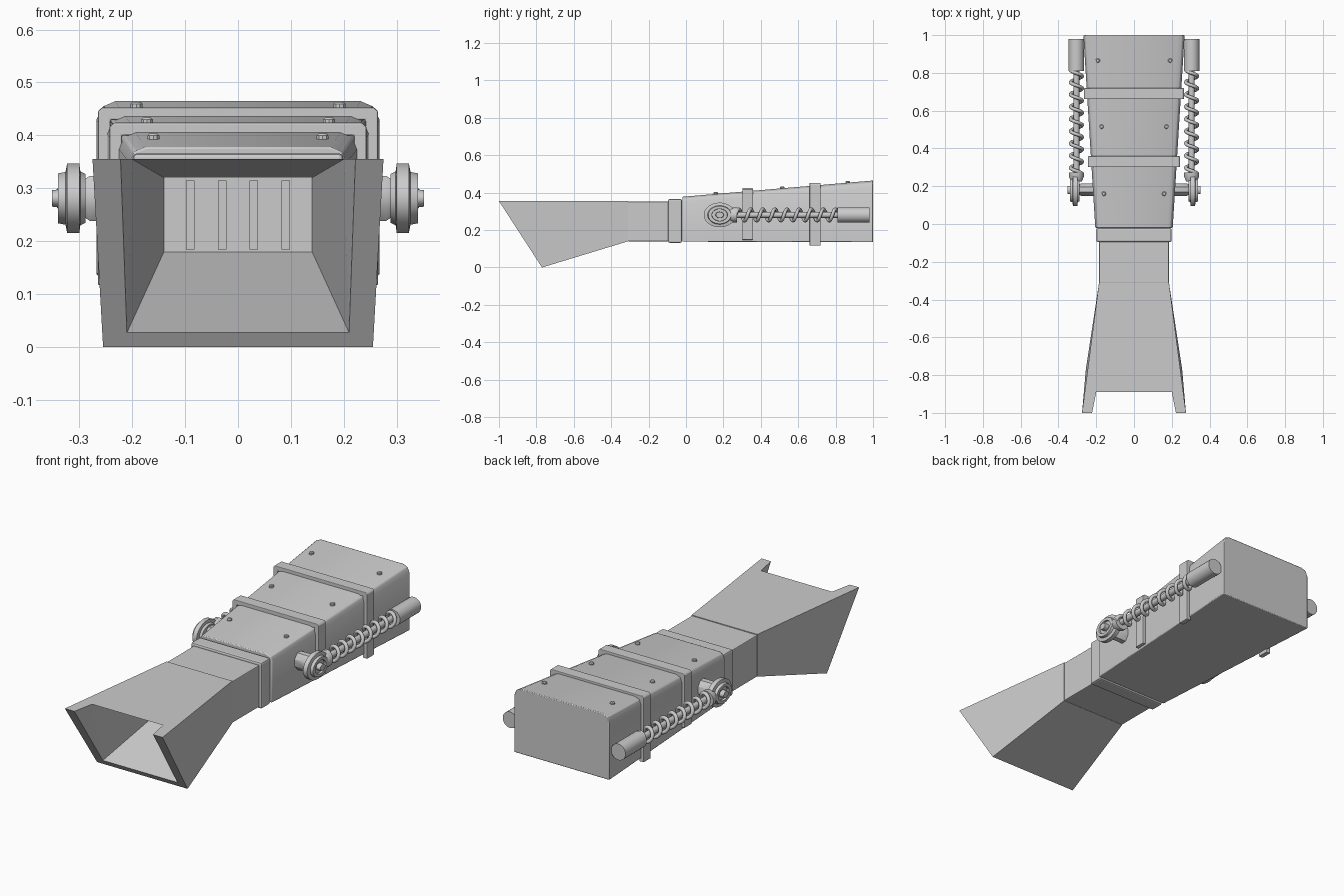
import bpy, bmesh, math
from mathutils import Vector, Matrix

if "Cube" in bpy.data.objects:
    bpy.data.objects.remove(bpy.data.objects["Cube"])


def make(name, verts, faces, bevel=0.0, seg=2, smooth=False):
    me = bpy.data.meshes.new(name)
    me.from_pydata(verts, [], faces)
    bm = bmesh.new()
    bm.from_mesh(me)
    bmesh.ops.recalc_face_normals(bm, faces=bm.faces)
    bm.to_mesh(me)
    bm.free()
    ob = bpy.data.objects.new(name, me)
    bpy.context.collection.objects.link(ob)
    if bevel:
        m = ob.modifiers.new("bevel", "BEVEL")
        m.width, m.segments, m.limit_method = bevel, seg, "ANGLE"
    if smooth:
        bpy.ops.object.select_all(action="DESELECT")
        ob.select_set(True)
        bpy.context.view_layer.objects.active = ob
        bpy.ops.object.shade_smooth_by_angle(angle=math.radians(35))
    return ob


def loft(name, rings, bevel=0.0, smooth=False):
    n = len(rings[0])
    verts = [p for r in rings for p in r]
    faces = [(k * n + i, k * n + (i + 1) % n, (k + 1) * n + (i + 1) % n, (k + 1) * n + i)
             for k in range(len(rings) - 1) for i in range(n)]
    faces += [tuple(range(n)), tuple(range(len(verts) - n, len(verts)))]
    return make(name, verts, faces, bevel, smooth=smooth)


def box(name, x0, x1, y0, y1, z0, z1, bevel=0.0):
    return loft(name, [[(x0, y, z0), (x1, y, z0), (x1, y, z1), (x0, y, z1)] for y in (y0, y1)], bevel)


def section(y, w, zb, zt, c):
    return [(-w, y, zb), (w, y, zb), (w, y, zt - c), (w - c * .3, y, zt - c * .3), (w - c, y, zt),
            (c - w, y, zt), (c * .3 - w, y, zt - c * .3), (-w, y, zt - c)]


def turned(name, profile, axis, center, n=24, ry=1.0, rz=1.0):
    # stepped round part: profile holds (position along axis, radius)
    rings = []
    for t, r in profile:
        ring = []
        for i in range(n):
            a = 2 * math.pi * (i + .5) / n
            u, v = r * ry * math.cos(a), r * rz * math.sin(a)
            o = {"x": (t, u, v), "y": (u, t, v), "z": (u, v, t)}[axis]
            ring.append(tuple(Vector(center) + Vector(o)))
        rings.append(ring)
    return loft(name, rings, smooth=True)


# flared scoop: right half points, mirrored by index + 9
half = [(.275, -1, .355), (.255, -.77, 0), (.185, -.31, .14), (.185, -.31, .355),
        (.222, -1, .355), (.2, -.89, .355), (.21, -.7875, .027), (.14, -.31, .18), (.14, -.31, .32)]
verts = half + [(-x, y, z) for x, y, z in half]
sides = [(0, 1, 2, 3), (0, 4, 6, 1), (4, 5, 6), (5, 8, 7, 6)]
faces = sides + [tuple(i + 9 for i in f) for f in sides]
faces += [(i, j, j + 9, i + 9) for i, j in ((1, 2), (1, 6), (6, 7), (5, 8), (7, 8), (2, 3))]
faces.append((0, 3, 12, 9, 13, 14, 5, 4))
make("scoop", verts, faces)

# vent bars on the inner wall of the scoop
for x in (-.09, -.03, .03, .09):
    box("vent_bar", x - .008, x + .008, -.318, -.305, .184, .315)

# neck and collar
box("neck", -.185, .185, -.312, -.08, .14, .352, .004)
box("collar", -.199, .199, -.095, -.022, .132, .366, .008)

# tapered main body
loft("body", [section(-.02, .205, .138, .378, .03), section(1, .268, .135, .465, .036)], .004, smooth=True)

# inverted U straps over the body
for y, w, zb, zt in ((.33, .243, .148, .424), (.69, .265, .117, .453)):
    t, c = .024, .008
    prof = [(-w, zb), (-w, zt - c), (c - w, zt), (w - c, zt), (w, zt - c), (w, zb),
            (w - t, zb), (w - t, zt - t), (t - w, zt - t), (t - w, zb)]
    loft("strap", [[(x, yy, z) for x, z in prof] for yy in (y - .029, y + .029)], .003)

for s in (1, -1):
    # rivets on the sloping top
    for x, y in ((.16, .16), (.172, .515), (.192, .865)):
        zt = .378 + (y + .02) / 1.02 * .087
        turned("rivet", [(-.01, .012), (.006, .012), (.01, .008)], "z", (s * x, y, zt), 10)

    cx, cz = s * .305, .281
    # pivot bracket and oval eye with stepped hub
    turned("pivot_bracket", [(s * .19, 1), (s * .28, 1), (s * .3, .7)], "x", (0, .182, cz), 8, .036, .046)
    turned("spring_eye", [(s * x, r) for x, r in
                          ((.288, .7), (.298, .78), (.3, 1), (.323, 1), (.326, .76), (.34, .72),
                           (.34, .5), (.33, .48), (.33, .26), (.352, .24))],
           "x", (0, .18, cz), 28, .085, .066)

    # guide rod, seat and end cylinder
    turned("guide_rod", [(.22, .016), (.82, .016)], "y", (cx, 0, cz), 12)
    turned("spring_seat", [(.225, .03), (.25, .04), (.272, .04)], "y", (cx, 0, cz), 16)
    turned("end_cylinder", [(.81, .041), (.98, .041)], "y", (cx, 0, cz), 24)

    # coil spring
    turns, step = 8.5, 20
    n = int(turns * step)
    cu = bpy.data.curves.new("coil_spring", "CURVE")
    cu.dimensions, cu.bevel_depth, cu.bevel_resolution = "3D", .0095, 2
    cu.use_fill_caps = True
    sp = cu.splines.new("POLY")
    sp.points.add(n)
    for i, p in enumerate(sp.points):
        a = 2 * math.pi * i / step
        p.co = (cx + .031 * math.cos(a), .265 + .55 * i / n, cz + .031 * math.sin(a), 1)
    bpy.context.collection.objects.link(bpy.data.objects.new("coil_spring", cu))
